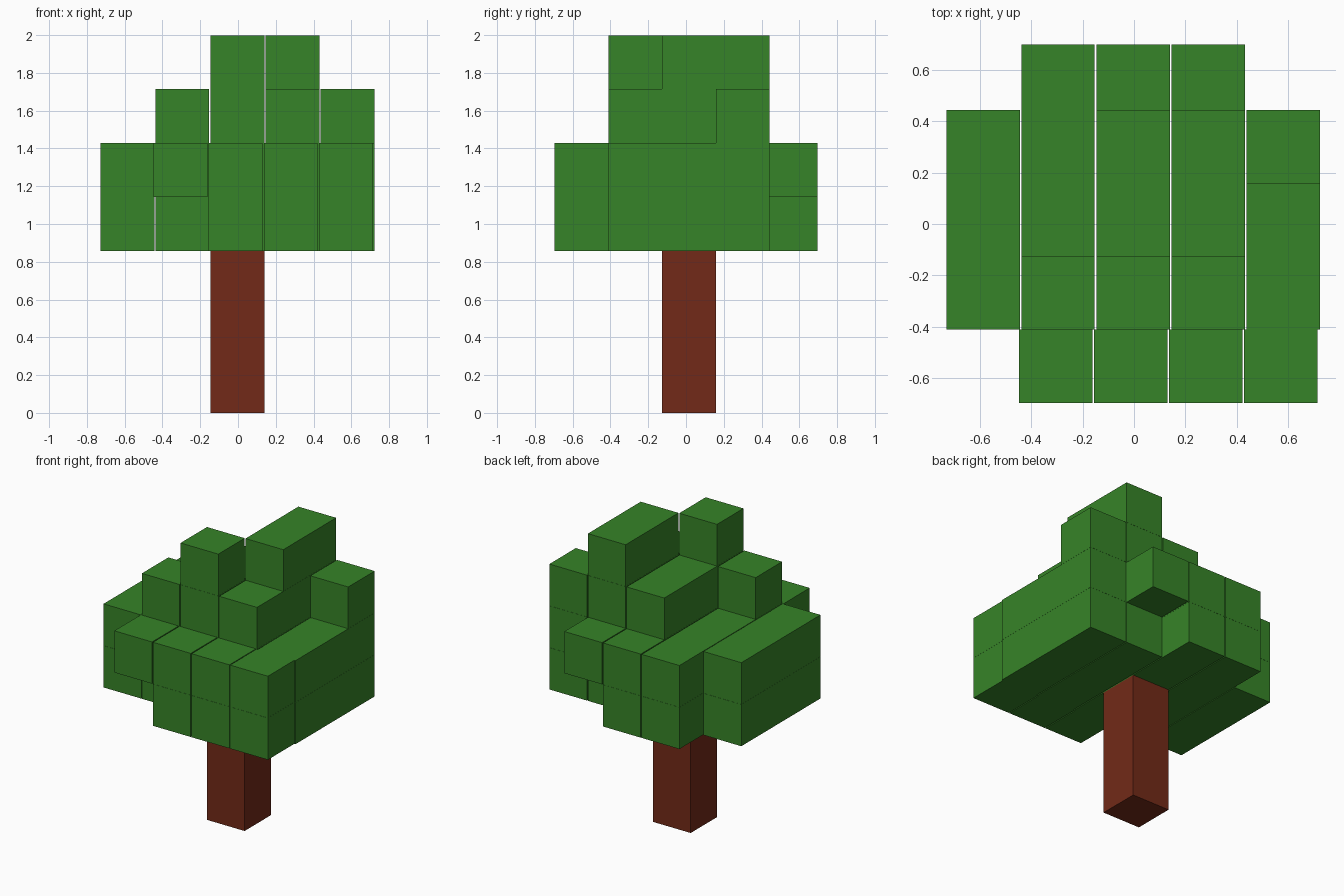
import bpy, bmesh
from mathutils import Matrix, Vector

if "Cube" in bpy.data.objects:
    bpy.data.objects.remove(bpy.data.objects["Cube"])

S = 0.285                                        # block size
XS = [-0.728, -0.438, -0.146, 0.146, 0.437]      # block starts, left to right
YS = [-0.696, -0.411, -0.127, 0.158, 0.412]      # block starts, front to back
Z0, DZ = 0.857, 0.2857                           # canopy base, layer height


def material(name, color):
    m = bpy.data.materials.new(name)
    m.diffuse_color = color
    m.use_nodes = True
    m.node_tree.nodes["Principled BSDF"].inputs["Base Color"].default_value = m.diffuse_color
    return m


def boxes(name, corners, mat):
    """One object made of separate boxes, each given as (low, high) corners."""
    bm = bmesh.new()
    for lo, hi in corners:
        lo, hi = Vector(lo), Vector(hi)
        mtx = Matrix.Translation((lo + hi) / 2) @ Matrix.Diagonal((*(hi - lo), 1))
        bmesh.ops.create_cube(bm, size=1, matrix=mtx)
    me = bpy.data.meshes.new(name)
    bm.to_mesh(me)
    bm.free()
    me.materials.append(mat)
    ob = bpy.data.objects.new(name, me)
    bpy.context.collection.objects.link(ob)
    return ob


leaf = material("leaf_green", (0.037, 0.23, 0.021, 1))
bark = material("bark_brown", (0.17, 0.023, 0.009, 1))

# Trunk
boxes("trunk", [((XS[2], YS[2], 0), (XS[2] + S, YS[2] + S, Z0))], bark)

# Canopy layers, bottom to top; each string is a row from front to back
layers = {
    "leaves_bottom": ["..###", "#####", "#####", "#####", ".##.."],
    "leaves_lower":  [".####", "#####", "#####", "#####", ".###."],
    "leaves_upper":  [".....", ".###.", "..##.", "..###", "....."],
    "leaves_top":    [".....", "..#..", "...#.", "...#.", "....."],
}
for k, (name, rows) in enumerate(layers.items()):
    z = Z0 + k * DZ
    corners = []
    for j, row in enumerate(rows):
        shift = -0.009 if j == 0 else 0          # front row sits slightly left
        for i, cell in enumerate(row):
            if cell == "#":
                x, y = XS[i] + shift, YS[j]
                corners.append(((x, y, z), (x + S, y + S, z + S)))
    boxes(name, corners, leaf)
